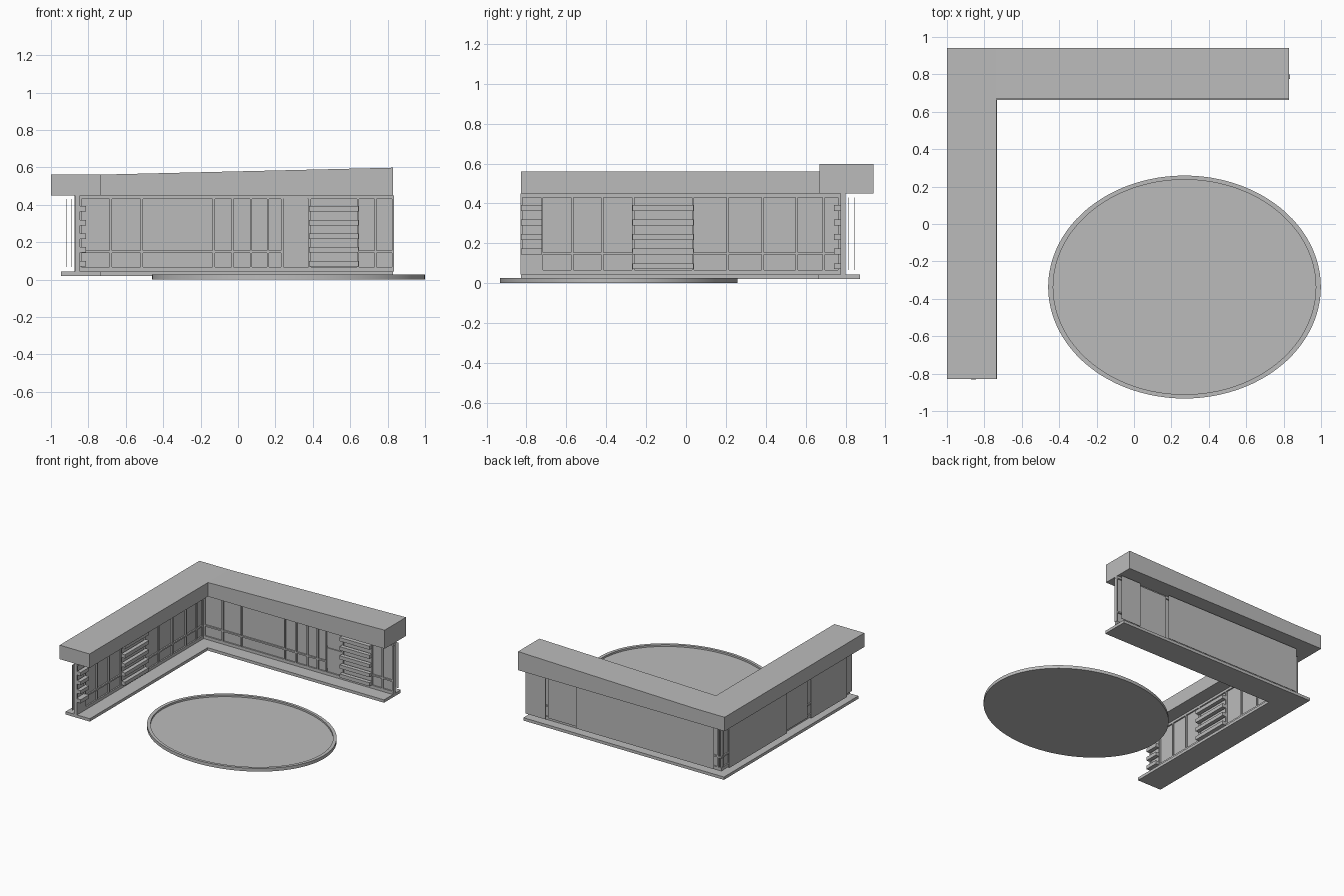
import bpy, bmesh, math

cube = bpy.data.objects.get("Cube")
if cube:
    bpy.data.objects.remove(cube)

grey = bpy.data.materials.new("plain_grey")
grey.use_nodes = True
colour = (0.5, 0.5, 0.5, 1)
grey.diffuse_color = colour
grey.node_tree.nodes["Principled BSDF"].inputs["Base Color"].default_value = colour


def finish(name, bm):
    bmesh.ops.recalc_face_normals(bm, faces=bm.faces)
    mesh = bpy.data.meshes.new(name)
    bm.to_mesh(mesh)
    bm.free()
    mesh.materials.append(grey)
    obj = bpy.data.objects.new(name, mesh)
    bpy.context.collection.objects.link(obj)
    return obj


def add_box(bm, lo, hi):
    verts = bmesh.ops.create_cube(bm, size=1)["verts"]
    for v in verts:
        v.co = [(a + b) / 2 + c * (b - a) for a, b, c in zip(lo, hi, v.co)]


def l_slab(name, left, back, inner_x, inner_y, right, front, bottom, top):
    """L-shaped slab; top is a height function of x."""
    bm = bmesh.new()
    rows = [(left, front), (inner_x, front), (inner_x, inner_y), (inner_x, back),
            (left, back), (right, inner_y), (right, back)]
    v = [bm.verts.new((x, y, bottom)) for x, y in rows]
    faces = [bm.faces.new([v[i] for i in loop])
             for loop in ((0, 1, 2, 3, 4), (2, 5, 6, 3))]
    geom = bmesh.ops.extrude_face_region(bm, geom=faces, use_keep_orig=True)["geom"]
    for e in geom:
        if isinstance(e, bmesh.types.BMVert):
            e.co.z = top(e.co.x)
    return finish(name, bm)


# Roof rising along the back wing, and the flat floor slab
IN_X, RIGHT, FRONT = -0.735, 0.83, -0.828
l_slab("roof", -1, 0.94, IN_X, 0.67, RIGHT, FRONT, 0.449,
       lambda x: 0.561 + 0.037 * max(0, x - IN_X) / (RIGHT - IN_X))
l_slab("floor_slab", -0.947, 0.873, -0.733, 0.662, RIGHT, FRONT, 0.02, lambda x: 0.043)

# Wall depths measured outward, shared by both wings
SLAT, FACE, GLASS, REAR = 0.742, 0.774, 0.787, 0.80
INNER_PANEL, OUTER_PANEL = 0.817, 0.846
LOW, HIGH = 0.067, 0.43


def make_wing(prefix, place, start, end, mullions, shelves, doors, panels):
    """place maps along/depth ranges onto the x and y axes."""
    def part(name, boxes):
        bm = bmesh.new()
        for u0, u1, d0, d1, z0, z1 in boxes:
            add_box(bm, *place(u0, u1, d0, d1, z0, z1))
        finish(prefix + "_" + name, bm)

    part("sill_and_header", [(start, end, FACE, REAR, 0.043, LOW),
                             (start, end, FACE, REAR, HIGH, 0.449)])
    part("glazing", [(start, end, GLASS - 0.002, GLASS + 0.002, LOW, HIGH)])
    part("mullions", [(u - 0.006, u + 0.006, FACE, REAR, LOW, HIGH) for u in mullions])

    # Transom runs between the shelf and door bays
    stops = sorted(shelves + doors)
    spans, u = [], start
    for a, b, *rest in stops:
        if a > u:
            spans.append((u, a))
        u = b
    if u < end:
        spans.append((u, end))
    part("transom", [(a, b, FACE, REAR, 0.143, 0.155) for a, b in spans])

    # Horizontal slats, lowest ones left out where a bay has a solid foot
    part("slats", [(a, b, SLAT, FACE, 0.071 + 0.073 * i, 0.1 + 0.073 * i)
                   for a, b, first in shelves for i in range(first, 5)])
    feet = [(a, b, FACE, GLASS, LOW, 0.172) for a, b, first in shelves if first]
    if feet:
        part("bay_foot", feet)
    if doors:
        part("door_panels", [(a + 0.008, b - 0.008, FACE + 0.003, GLASS, z0, z1)
                             for a, b in doors
                             for z0, z1 in ((0.1, 0.26), (0.28, HIGH))])

    # Rear panels, set further in behind the shelf bays
    part("rear_panels", [(a, b, d - 0.0015, d + 0.0015, LOW, HIGH) for a, b, d in panels])


def back_place(u0, u1, d0, d1, z0, z1):
    return (u0, d0, z0), (u1, d1, z1)


def side_place(u0, u1, d0, d1, z0, z1):
    return (-d1 - 0.072, u0, z0), (-d0 - 0.072, u1, z1)


make_wing("back_wall", back_place, -0.874, 0.833,
          [-0.842, -0.68, -0.515, -0.13, -0.03, 0.07, 0.16, 0.237, 0.383, 0.642, 0.735, 0.829],
          [(0.38, 0.645, 0)], [(0.237, 0.38)],
          [(-0.84, 0.38, OUTER_PANEL), (0.38, 0.65, INNER_PANEL), (0.65, RIGHT, OUTER_PANEL)])

make_wing("side_wall", side_place, -0.831, REAR,
          [-0.825, -0.722, -0.57, -0.42, -0.265, 0.035, 0.21, 0.385, 0.555, 0.69, 0.768],
          [(FRONT, -0.722, 1), (-0.268, 0.038, 0)], [],
          [(FRONT, -0.722, INNER_PANEL), (-0.722, -0.268, OUTER_PANEL),
           (-0.268, 0.038, INNER_PANEL), (0.038, 0.77, OUTER_PANEL)])

# Oval basin with a raised rim: rings from underside centre to floor centre
bm = bmesh.new()
SIDES = 96
profile = [(0.729, 0.596, 0), (0.729, 0.596, 0.026), (0.702, 0.574, 0.026), (0.702, 0.574, 0.012)]
rings = [[bm.verts.new((0.27 + rx * math.cos(math.tau * i / SIDES),
                        -0.337 + ry * math.sin(math.tau * i / SIDES), z))
          for i in range(SIDES)] for rx, ry, z in profile]
for a, b in zip(rings, rings[1:]):
    for i in range(SIDES):
        j = (i + 1) % SIDES
        bm.faces.new((a[i], a[j], b[j], b[i]))
bm.faces.new(rings[0])
bm.faces.new(rings[-1])
basin = finish("oval_basin", bm)
bpy.ops.object.select_all(action="DESELECT")
basin.select_set(True)
bpy.context.view_layer.objects.active = basin
bpy.ops.object.shade_smooth_by_angle(angle=math.radians(30))
